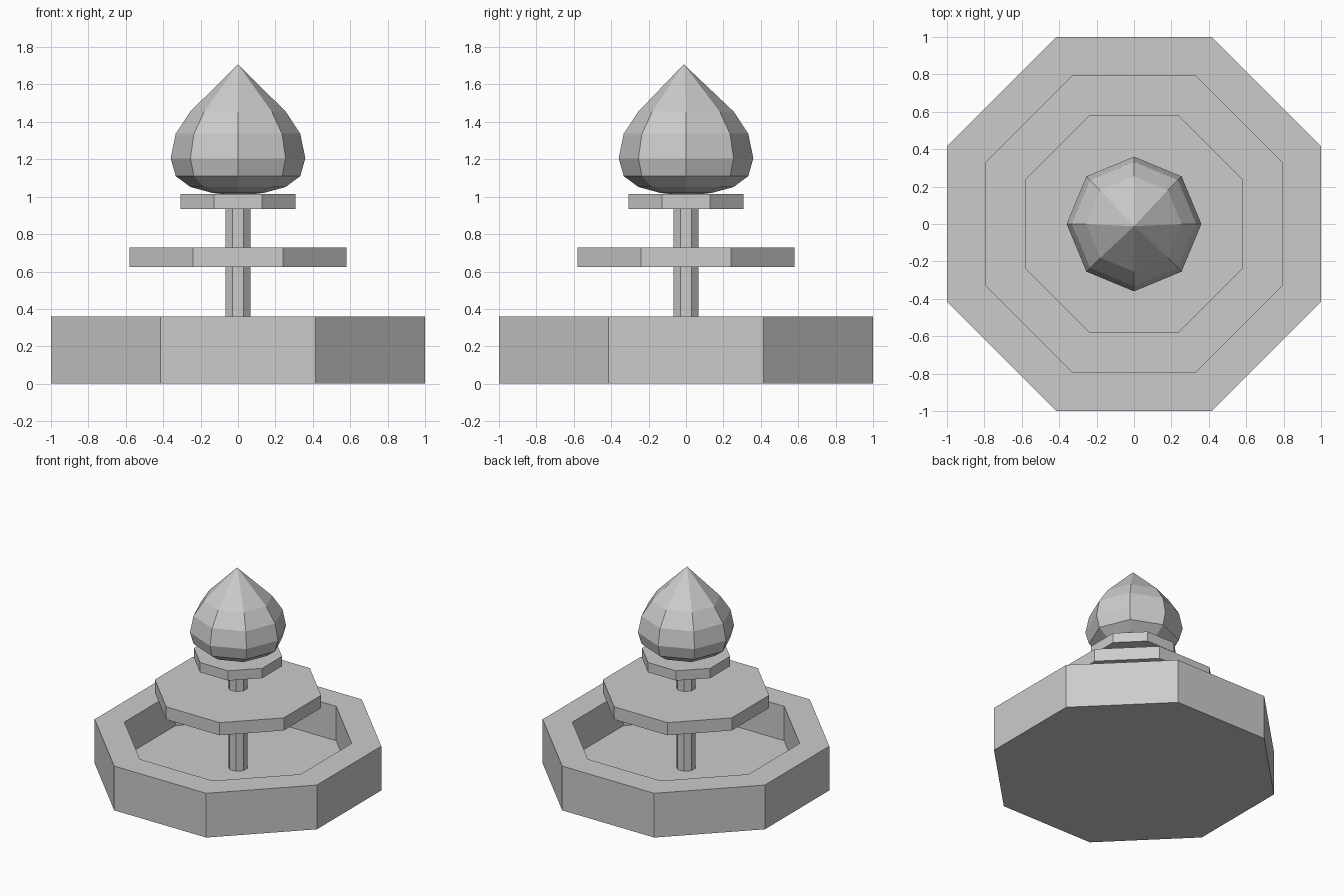
import bpy, bmesh
from math import cos, sin, pi

if "Cube" in bpy.data.objects:
    bpy.data.objects.remove(bpy.data.objects["Cube"])

SIDES = 8


def lathe(name, profile, offset=0.0):
    """Revolve (radius, z) points, bottom axis to top axis, into an 8-sided flat solid."""
    bm = bmesh.new()
    rings = []
    for r, z in profile:
        if r == 0:
            rings.append([bm.verts.new((0, 0, z))])
        else:
            rings.append([bm.verts.new((r * cos(2 * pi * i / SIDES + offset),
                                        r * sin(2 * pi * i / SIDES + offset), z))
                          for i in range(SIDES)])
    for a, b in zip(rings, rings[1:]):
        for i in range(SIDES):
            j = (i + 1) % SIDES
            if len(a) == 1:
                bm.faces.new((a[0], b[j], b[i]))
            elif len(b) == 1:
                bm.faces.new((a[i], a[j], b[0]))
            else:
                bm.faces.new((a[i], a[j], b[j], b[i]))
    # merge coplanar cap triangles into clean polygons
    bmesh.ops.dissolve_limit(bm, angle_limit=0.001, verts=bm.verts, edges=bm.edges)
    bmesh.ops.recalc_face_normals(bm, faces=bm.faces)
    mesh = bpy.data.meshes.new(name)
    bm.to_mesh(mesh)
    bm.free()
    obj = bpy.data.objects.new(name, mesh)
    bpy.context.collection.objects.link(obj)
    return obj


def octagon(name, half_width, z0, z1):
    """Octagonal slab with flats facing the axes."""
    r = half_width / cos(pi / SIDES)
    return lathe(name, [(0, z0), (r, z0), (r, z1), (0, z1)], pi / SIDES)


# basin: thick outer wall with a recessed floor
outer, inner = 1.0 / cos(pi / 8), 0.793 / cos(pi / 8)
lathe("basin", [(0, 0), (outer, 0), (outer, 0.36), (inner, 0.36), (inner, 0.08), (0, 0.08)], pi / 8)

# central post and the two tiers
octagon("post", 0.068, 0.08, 1.0)
octagon("lower_tier", 0.58, 0.625, 0.728)
octagon("upper_tier", 0.307, 0.935, 1.015)

# bud finial, with corners on the axes and a slightly leaning tip
bud = lathe("bud_finial", [(0, 1.005), (0.138, 1.02), (0.255, 1.052), (0.333, 1.11), (0.36, 1.205),
                           (0.333, 1.337), (0.255, 1.455), (0, 1.708)])
tip = max(bud.data.vertices, key=lambda v: v.co.z)
tip.co.y -= 0.012
